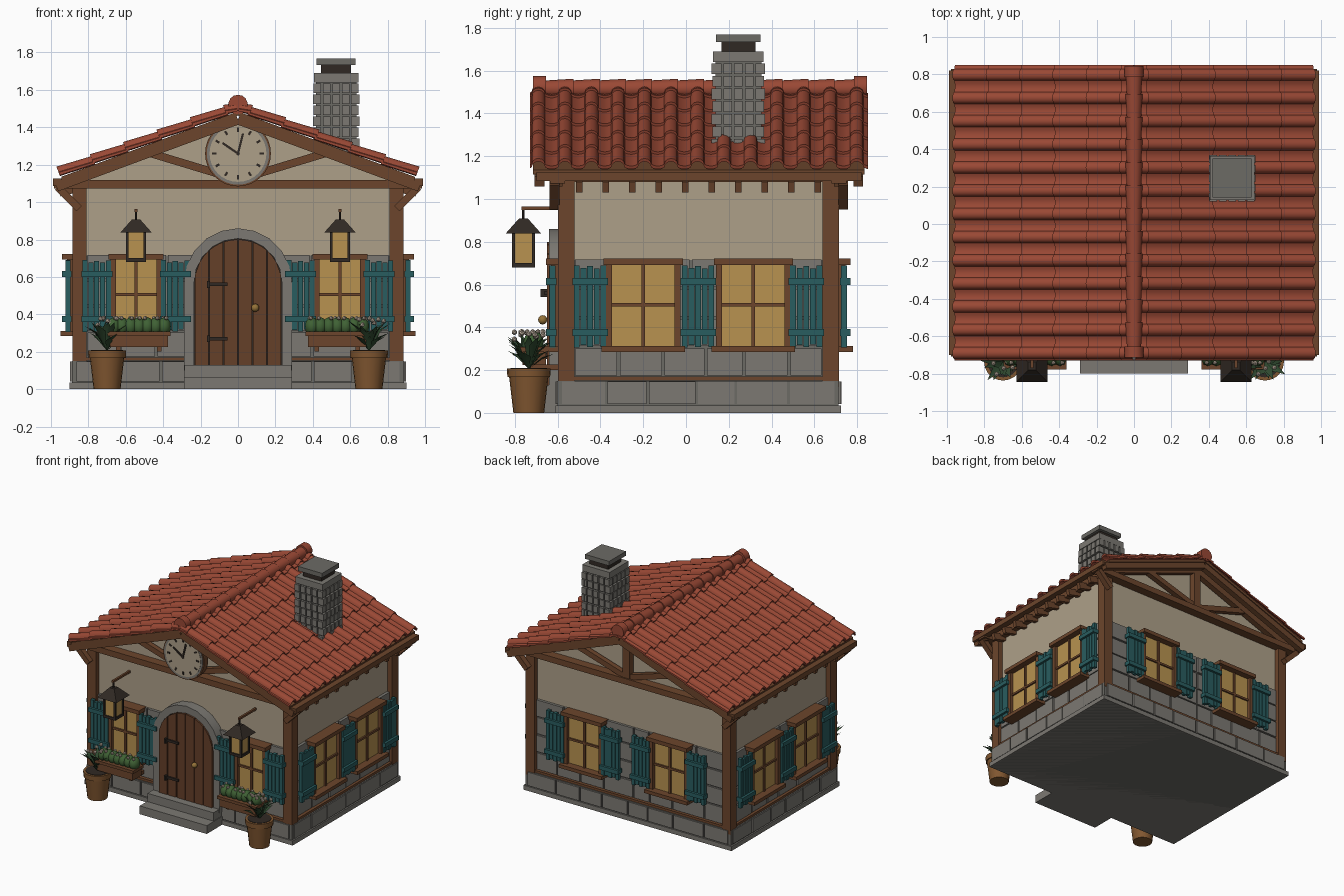
import bpy, bmesh, math, random
from mathutils import Matrix, Vector

if "Cube" in bpy.data.objects:
    bpy.data.objects.remove(bpy.data.objects["Cube"])

random.seed(4)
COL = dict(wood=(.15, .06, .025), door=(.13, .05, .022), dark=(.03, .022, .017), plaster=(.42, .35, .25),
           stone=(.2, .19, .17), stone2=(.15, .145, .13), tile=(.32, .065, .035), teal=(.022, .11, .115),
           glass=(.48, .29, .08), pot=(.22, .095, .03), green=(.05, .12, .035), leaf=(.03, .07, .03),
           petal=(.6, .5, .4), brass=(.3, .17, .04))
parts, I, T = {}, Matrix.Identity(4), Matrix.Translation
RX = Matrix.Rotation(math.pi / 2, 4, 'X')


def part(name, col):
    return parts.setdefault(name, (bmesh.new(), col))[0]


def box(name, col, lo, hi, M=I):
    lo, hi = Vector(lo), Vector(hi)
    bmesh.ops.create_cube(part(name, col), size=1, matrix=M @ T((lo + hi) / 2) @ Matrix.Diagonal((*(hi - lo), 1)))


def beam(name, col, p, q, wy, h):
    """Timber running from p to q in an xz plane."""
    p, q = Vector(p), Vector(q)
    d = q - p
    M = T((p + q) / 2) @ Matrix.Rotation(-math.atan2(d.z, d.x), 4, 'Y')
    box(name, col, (-d.length / 2, -wy / 2, -h / 2), (d.length / 2, wy / 2, h / 2), M)


def cone(name, col, c, r1, r2, depth, seg=16, R=I):
    bmesh.ops.create_cone(part(name, col), cap_ends=True, segments=seg, radius1=r1, radius2=r2, depth=depth,
                          matrix=T(c) @ R)


def ball(name, col, c, r, scale=(1, 1, 1), sub=1):
    bmesh.ops.create_icosphere(part(name, col), subdivisions=sub, radius=r,
                               matrix=T(c) @ Matrix.Diagonal((*scale, 1)))


def prism(name, col, pts, y0, y1):
    """xz outline extruded along y."""
    bm = part(name, col)
    a, b = [[bm.verts.new((x, y, z)) for x, z in pts] for y in (y0, y1)]
    bm.faces.new(a)
    bm.faces.new(b[::-1])
    for i in range(len(pts)):
        bm.faces.new((a[i - 1], a[i], b[i], b[i - 1]))


# wall frames: local x along the wall, local -y outward
WALL = {k: T(t) @ Matrix.Rotation(math.radians(r), 4, 'Z') for k, t, r in (
    ('front', (0, -.565, 0), 0), ('right', (.85, 0, 0), 90), ('back', (0, .68, 0), 180), ('left', (-.85, 0, 0), -90))}
SPAN = dict(front=(-.81, .81), right=(-.525, .64), back=(-.81, .81), left=(-.64, .525))


def wbox(name, col, w, a0, a1, d0, d1, z0, z1):
    box(name, col, (a0, -d1, z0), (a1, -d0, z1), WALL[w])


# walls, plinth, stone courses
prism('plaster_walls', 'plaster', [(-.845, .1), (.845, .1), (.845, 1.14), (0, 1.445), (-.845, 1.14)], -.56, .675)
box('stone_wainscot', 'stone2', (-.852, -.567, .1), (.852, .682, .715))
box('plinth', 'stone2', (-.888, -.6, 0), (.888, .713, .15))
box('plinth_foot', 'stone', (-.9, -.61, 0), (.9, .724, .035))


def stones(name, w, z0, z1, d0, d1, n, ext=0):
    a0, a1 = SPAN[w][0] - ext, SPAN[w][1] + ext
    cuts = [a0] + [a0 + (a1 - a0) * (i + random.uniform(-.2, .2)) / n for i in range(1, n)] + [a1]
    for l, r in zip(cuts, cuts[1:]):
        wbox(name, 'stone', w, l + .006, r - .006, d0, d1 + random.uniform(-.003, .003), z0, z1)


for w in WALL:
    n = 8 if w in ('front', 'back') else 6
    for row in range(4):
        stones('wall_stones', w, .175 + row * .138, .302 + row * .138, -.01, .014, n)
    stones('plinth_stones', w, .042, .147, .02, .045, n, .06)
    wbox('sill_beams', 'wood', w, *SPAN[w], 0, .03, .152, .17)

# corner posts, brackets, gable trusses
SL, AP, Y0, Y1 = .37, 1.485, -.73, .85
for s in (-1, 1):
    for y, yo in ((-.56, -.615), (.677, .735)):
        box('corner_posts', 'wood', (s * .848 - .038, y - .038, .12), (s * .848 + .038, y + .038, 1.09))
        beam('eave_brackets', 'wood', (s * .85, yo, .965), (s * .965, yo, 1.08), .045, .04)
for y, yb in ((-.6, -.685), (.715, .805)):
    box('tie_beams', 'wood', (-.985, y - .035, 1.072), (.985, y + .035, 1.118))
    box('king_posts', 'wood', (-.03, y - .025, 1.1), (.03, y + .025, 1.43))
    for s in (-1, 1):
        beam('truss_struts', 'wood', (0, y, 1.12), (s * .48, y, 1.265), .04, .042)
        for yy in (y, yb):
            beam('gable_rafters', 'wood', (0, yy, AP - .045), (s * .97, yy, AP - .045 - SL * .97), .045, .05)

# roof: deck, eave boards, rafter tails, curved tiles in courses
ang = math.atan(SL)
ys = [y for k in range(13) for y in (-.69 + k * .124 + o for o in
      (-.032, -.027, -.015, 0, .015, .027, .032, .047, .062, .077)) if y < Y1 - .001]
ys = [Y0] + ys + [Y1]


def tile_h(y):
    d = (y + .69 + .062) % .124 - .062
    if abs(d) <= .0325:
        return .02 + .03 * math.sqrt(max(0, 1 - (d / .032) ** 2))
    return .012 + .008 * ((.062 - abs(d)) / .03) ** 2


bm = part('roof_tiles', 'tile')
for s in (-1, 1):
    for k in range(6):
        u1 = 1.013 - k * .19
        u0 = max(0, u1 - .2)
        rings = []
        for y in ys:
            h = tile_h(y)
            ring = []
            for u, g in ((u0, h - .003), (u1, h + .01), (u1, h - .006), (u0, h - .014)):
                ring.append(bm.verts.new((s * (u * math.cos(ang) + g * math.sin(ang)), y,
                                          AP - u * math.sin(ang) + g * math.cos(ang))))
            rings.append(ring)
        for a, b in zip(rings, rings[1:]):
            for i in range(4):
                bm.faces.new((a[i - 1], a[i], b[i], b[i - 1]))
        bm.faces.new(rings[0])
        bm.faces.new(rings[-1][::-1])
    prism('roof_deck', 'wood', [(0, AP), (s * .945, AP - SL * .945), (s * .945, AP - SL * .945 - .022),
                                (0, AP - .022)], -.715, .835)
    box('eave_boards', 'wood', (s * .965 - .025, -.7, 1.085), (s * .965 + .025, .82, 1.125))
    box('wall_plates', 'wood', (s * .865 - .025, -.6, 1.08), (s * .865 + .025, .715, 1.13))
    for i in range(10):
        y = -.5 + i * .124
        beam('rafter_tails', 'wood', (s * .83, y, 1.085), (s * .955, y, 1.055), .03, .05)

# ridge caps
for i in range(12):
    cone('ridge_caps', 'tile', (0, -.59 + i * .122, 1.515), .047, .039, .13, 14, RX)
for y in (-.685, .815):
    cone('ridge_end_caps', 'tile', (0, y, 1.522), .052, .052, .06, 14, RX)

# chimney
C = T((.525, .245, 0))
box('chimney_shaft', 'stone2', (-.108, -.108, 1.15), (.108, .108, 1.64), C)
for r in range(4):
    M = C @ Matrix.Rotation(r * math.pi / 2, 4, 'Z')
    for row in range(7):
        z = 1.23 + row * .059
        off = .012 if (row + r) % 2 else 0
        for i in range(5):
            x = -.1 + i * .05
            box('chimney_bricks', 'stone', (x - .02, -.125 + off / 2, z), (x + .02, -.1, z + .05), M)
box('chimney_collar', 'stone', (-.118, -.118, 1.64), (.118, .118, 1.69), C)
box('chimney_neck', 'dark', (-.08, -.08, 1.69), (.08, .08, 1.735), C)
box('chimney_cap', 'stone2', (-.104, -.104, 1.733), (.104, .104, 1.768), C)


# windows and shutters
def shutter(w, a):
    for i in range(5):
        x, t = a - .0625 + i * .031, (0, .012, .004, .014, .002)[i]
        wbox('shutter_slats', 'teal', w, x - .0135, x + .0135, .045, .072, .305 + t, .69 - t)
    for z in (.375, .615):
        wbox('shutter_battens', 'teal', w, a - .083, a + .083, .04, .09, z - .016, z + .016)


def window(w, a, hw, sides=(-1, 1)):
    wbox('window_glass', 'glass', w, a - hw, a + hw, 0, .04, .31, .7)
    for s in (-1, 1):
        wbox('window_frames', 'wood', w, a + s * hw - .014, a + s * hw + .014, 0, .065, .3, .7)
    wbox('window_frames', 'wood', w, a - hw - .025, a + hw + .025, 0, .09, .692, .722)
    wbox('window_sills', 'wood', w, a - hw - .035, a + hw + .035, 0, .1, .285, .312)
    wbox('window_bars', 'wood', w, a - .008, a + .008, 0, .052, .31, .7)
    wbox('window_bars', 'wood', w, a - hw, a + hw, 0, .052, .497, .513)
    for s in sides:
        shutter(w, a + s * (hw + .088))


for s in (-1, 1):
    window('front', s * .545, .122)
    window('back', s * .37, .15)
for w, m in (('right', 1), ('left', -1)):
    window(w, m * -.2, .16, (-m,))
    window(w, m * .315, .16, (m,))
    shutter(w, m * .057)


# door with arched stone surround and steps
def arch(w, spring, top, n=10):
    return [(-w * math.cos(math.pi * i / n), spring + (top - spring) * math.sin(math.pi * i / n)) for i in range(n + 1)]


prism('door_surround', 'stone', [(-.288, .1)] + arch(.288, .57, .86) + [(.288, .1), (.235, .1)]
      + arch(.235, .57, .805)[::-1] + [(-.235, .1)], -.64, -.55)
prism('door_back', 'dark', [(-.236, .1)] + arch(.236, .57, .805) + [(.236, .1)], -.625, -.55)
for i in range(6):
    l, r = -.232 + i * .0773 + .003, -.232 + (i + 1) * .0773 - .003
    top = [(x, .57 + .23 * math.sqrt(max(0, 1 - (x / .233) ** 2))) for x in (l, l * .67 + r * .33, l * .33 + r * .67, r)]
    prism('door_planks', 'door', [(l, .13)] + top + [(r, .13)], -.65, -.6)
for z in (.27, .56):
    box('door_hinges', 'dark', (-.165, -.662, z - .009), (-.055, -.645, z + .009))
    box('door_hinges', 'dark', (-.165, -.68, z - .018), (-.15, -.645, z + .018))
ball('door_knob', 'brass', (.092, -.67, .435), .022, sub=2)
box('lower_step', 'stone', (-.29, -.8, 0), (.29, -.55, .065))
box('upper_step', 'stone', (-.285, -.71, .06), (.285, -.55, .13))

# clock
c = Vector((0, -.645, 1.26))
cone('clock_rim', 'wood', c, .176, .176, .05, 32, RX)
cone('clock_ring', 'stone', c + Vector((0, -.004, 0)), .167, .167, .052, 32, RX)
cone('clock_face', 'plaster', c + Vector((0, -.008, 0)), .152, .152, .05, 32, RX)
for k in range(12):
    M = T(c) @ Matrix.Rotation(k * math.pi / 6, 4, 'Y')
    box('clock_marks', 'dark', (-.006, -.037, .115), (.006, -.03, .138), M)
for a, l in ((-56, .1), (14, .11)):
    box('clock_hands', 'dark', (-.006, -.041, -.01), (.006, -.034, l), T(c) @ Matrix.Rotation(math.radians(a), 4, 'Y'))

# lanterns, flower boxes, potted plants
R45 = Matrix.Rotation(math.pi / 4, 4, 'Z')
for s in (-1, 1):
    x, y = s * .545, -.76
    box('lantern_arms', 'wood', (x - .008, y - .01, .948), (x + .008, -.56, .964))
    cone('lantern_rods', 'dark', (x, y, .925), .006, .006, .06, 8)
    cone('lantern_roofs', 'dark', (x, y, .873), .118, .03, .07, 4, R45)
    box('lantern_glass', 'glass', (x - .044, y - .044, .695), (x + .044, y + .044, .84))
    box('lantern_bases', 'dark', (x - .053, y - .053, .68), (x + .053, y + .053, .7))
    for i in (-1, 1):
        for j in (-1, 1):
            px, py = x + i * .047, y + j * .047
            box('lantern_posts', 'dark', (px - .007, py - .007, .69), (px + .007, py + .007, .845))
    fx = s * .53
    box('flower_boxes', 'wood', (fx - .155, -.765, .225), (fx + .155, -.655, .3))
    box('flower_box_rims', 'wood', (fx - .168, -.777, .285), (fx + .168, -.65, .308))
    for i in (-1, 1):
        box('flower_box_brackets', 'wood', (fx + i * .11 - .012, -.73, .2), (fx + i * .11 + .012, -.56, .227))
    for i in range(7):
        gx = fx - .135 + i * .045
        ball('box_shrubs', 'green', (gx, -.712, .335), .05, (.75, .95, 1), 2)
        for dy in (-.03, .02):
            ball('box_flowers', 'petal', (gx + random.uniform(-.015, .015), -.712 + dy, .38), .012)
    px, py = s * .7, -.735
    cone('plant_pots', 'pot', (px, py, .085), .072, .092, .17, 20)
    cone('pot_rims', 'pot', (px, py, .187), .1, .102, .04, 20)
    cone('pot_soil', 'dark', (px, py, .2), .085, .085, .02, 20)
    bm = part('pot_leaves', 'leaf')
    for i in range(26):
        a, r, h = i * 2.4, random.uniform(.05, .13), random.uniform(.07, .16)
        o, u, v = Vector((px, py, .205)), Vector((math.cos(a), math.sin(a), 0)), Vector((-math.sin(a), math.cos(a), 0))
        up = Vector((0, 0, 1))
        m = o + u * r * .5 + up * h * .75
        b, e, l, q, mm = [bm.verts.new(p) for p in (o, o + u * r + up * h, m + v * .02, m - v * .02, m - up * .008)]
        for f in ((b, q, mm), (b, mm, l), (l, mm, e), (mm, q, e)):
            bm.faces.new(f)
    for i in range(9):
        a, r = i * 2.4, .02 + .008 * i
        ball('pot_flowers', 'petal', (px + r * math.cos(a), py + r * math.sin(a), random.uniform(.34, .38)), .014)

# finish objects
mats = {}
for k, rgb in COL.items():
    mats[k] = bpy.data.materials.new(k)
    mats[k].diffuse_color = (*rgb, 1)
for name, (bm, col) in parts.items():
    bmesh.ops.recalc_face_normals(bm, faces=bm.faces[:])
    me = bpy.data.meshes.new(name)
    bm.to_mesh(me)
    bm.free()
    me.materials.append(mats[col])
    ob = bpy.data.objects.new(name, me)
    bpy.context.collection.objects.link(ob)
    ob.select_set(True)
    bpy.context.view_layer.objects.active = ob
bpy.ops.object.shade_smooth_by_angle(angle=math.radians(35))

for m in bpy.data.materials:
    if m.users and not m.is_grease_pencil:
        m.use_nodes = True
        m.node_tree.nodes["Principled BSDF"].inputs["Base Color"].default_value = m.diffuse_color
